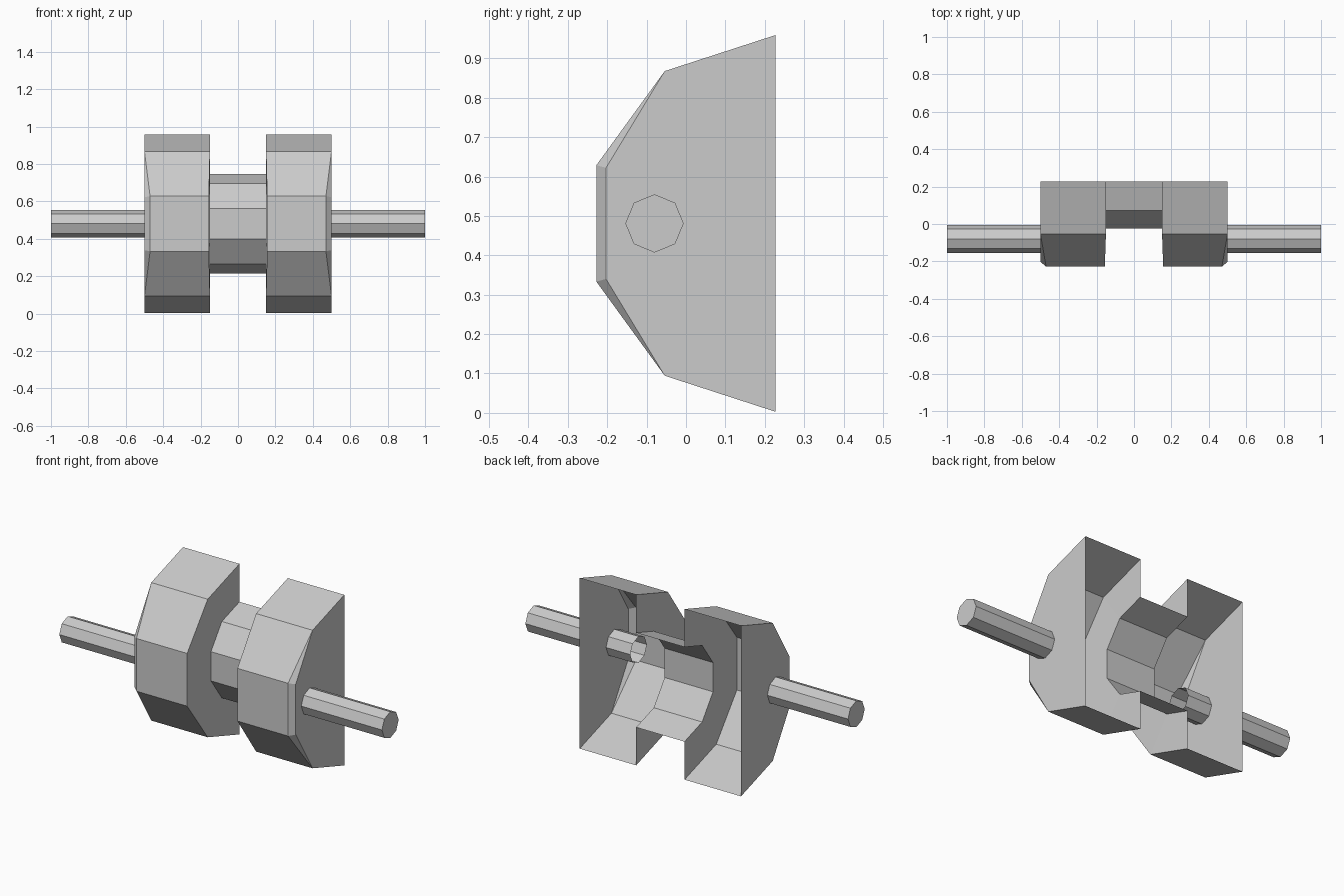
import bpy, bmesh
from math import sin, cos, pi

if "Cube" in bpy.data.objects:
    bpy.data.objects.remove(bpy.data.objects["Cube"])

CY, CZ = 0.227, 0.481      # centre of the ten-sided half wheel
R_RIM, R_HUB = 0.478, 0.265


def half_ring(r, xs):
    """Front half of a decagon; xs gives the x of each of its six corners."""
    return [(x, CY - r * sin(k * pi / 5), CZ + r * cos(k * pi / 5))
            for k, x in enumerate(xs)]


def loft(name, rows, closed=False, cap_first=False, mirror=False):
    """Skin consecutive rows of points, optionally capping the first row."""
    bm = bmesh.new()
    vs = [[bm.verts.new(p) for p in row] for row in rows]
    n = len(rows[0])
    for a, b in zip(vs, vs[1:]):
        for i in range(n if closed else n - 1):
            j = (i + 1) % n
            bm.faces.new((a[i], a[j], b[j], b[i]))
    if cap_first:
        bm.faces.new(vs[0][::-1])
    bmesh.ops.remove_doubles(bm, verts=bm.verts, dist=1e-4)
    bmesh.ops.recalc_face_normals(bm, faces=bm.faces)
    me = bpy.data.meshes.new(name)
    bm.to_mesh(me)
    bm.free()
    ob = bpy.data.objects.new(name, me)
    bpy.context.collection.objects.link(ob)
    if mirror:
        ob.modifiers.new("mirror", 'MIRROR')
    return ob


# Hollow rims: outer wall with chamfered front, tread, groove wall down to hub
wall = half_ring(R_RIM, [0.5] * 6)
wall[2] = (0.5, -0.203, CZ + 0.141)
wall[3] = (0.5, -0.203, CZ - 0.141)
loft("wheel_rim", [
    wall,
    half_ring(R_RIM, [0.5, 0.5, 0.47, 0.47, 0.5, 0.5]),
    half_ring(R_RIM, [0.15, 0.15, 0.156, 0.156, 0.15, 0.15]),
    half_ring(R_HUB, [0.15] * 6),
], cap_first=True, mirror=True)

# Hub: open half drum between the rims
loft("hub", [half_ring(R_HUB, [0.15] * 6), half_ring(R_HUB, [-0.15] * 6)])


# Axle stubs: eight-sided tubes closed at the tip, open inside the rim
def octagon(x, r=0.074):
    return [(x, -0.08 + r * cos(k * pi / 4), CZ + r * sin(k * pi / 4))
            for k in range(8)]


loft("axle", [octagon(1.0), octagon(0.35)], closed=True, cap_first=True, mirror=True)
